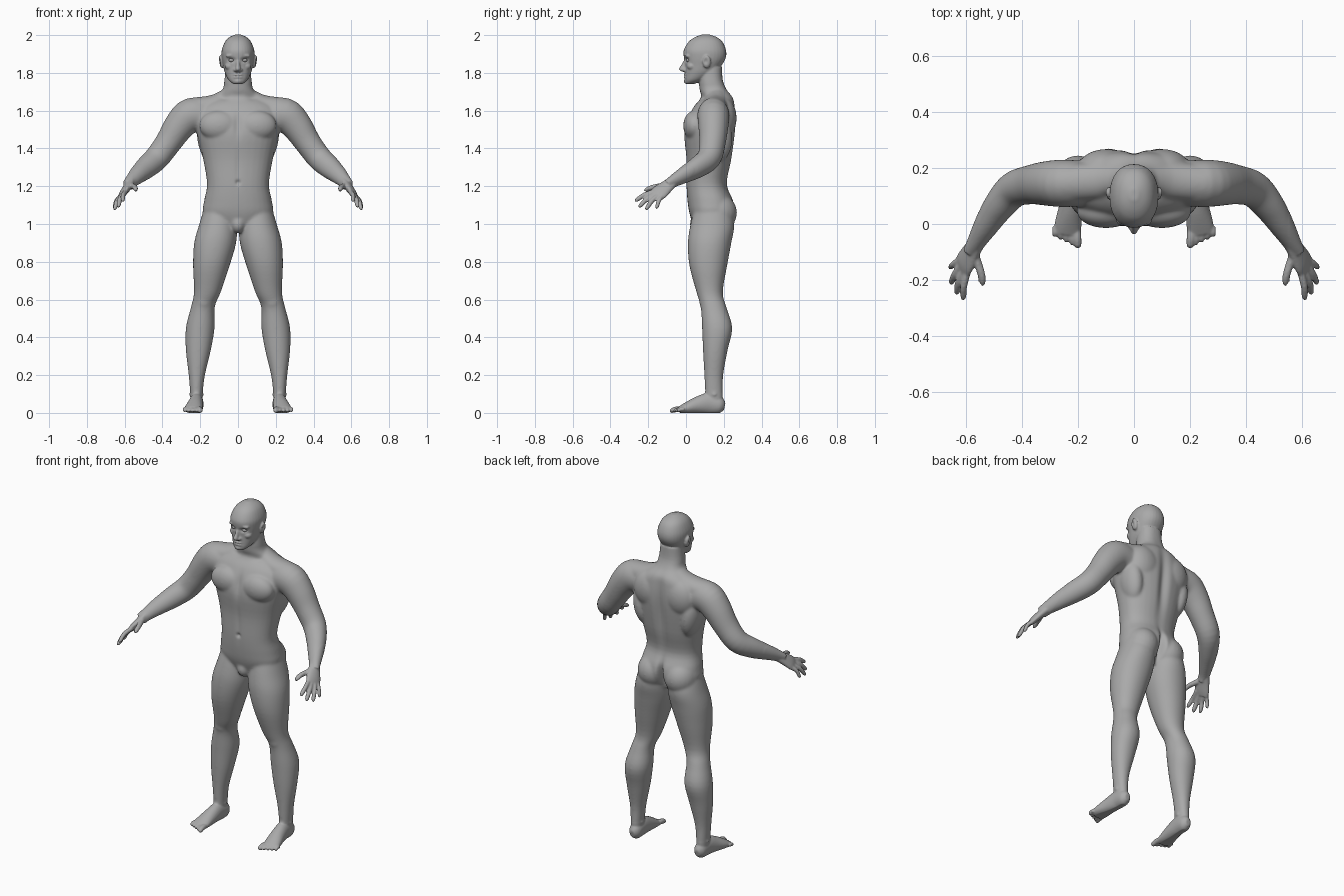
import bpy, bmesh, math
from mathutils import Vector, Matrix

if "Cube" in bpy.data.objects:
    bpy.data.objects.remove(bpy.data.objects["Cube"])

X, Y, Z = Vector((1, 0, 0)), Vector((0, 1, 0)), Vector((0, 0, 1))
SEGMENTS = 32
bm = bmesh.new()


def material(name, colour):
    mat = bpy.data.materials.new(name)
    mat.use_nodes = True
    mat.diffuse_color = colour
    mat.node_tree.nodes["Principled BSDF"].inputs["Base Color"].default_value = colour
    mat.node_tree.nodes["Principled BSDF"].inputs["Roughness"].default_value = 0.6
    return mat


def catmull(stations, steps=4):
    """Smoothly interpolate tuples of numbers."""
    pts = [stations[0], *stations, stations[-1]]
    out = []
    for p, q, r, s in zip(pts, pts[1:], pts[2:], pts[3:]):
        for k in range(steps):
            t = k / steps
            out.append([b + t * ((c - a) / 2 + t * (a - 2.5 * b + 2 * c - d / 2
                        + t * (1.5 * (b - c) + (d - a) / 2)))
                        for a, b, c, d in zip(p, q, r, s)])
    return out + [list(stations[-1])]


def loft(stations, side=X, axis=None, power=2.0, mirror=True):
    """Skin elliptical rings (x, y, z, half width, half depth) along a path."""
    rows = catmull(stations)
    centres = [Vector(r[:3]) for r in rows]
    for sign in ((1, -1) if mirror else (1,)):
        rings = []
        for i, row in enumerate(rows):
            tangent = axis or (centres[min(i + 1, len(rows) - 1)] - centres[max(i - 1, 0)]).normalized()
            u = (side - tangent * side.dot(tangent)).normalized()
            v = tangent.cross(u)
            ring = []
            for k in range(SEGMENTS):
                c, s = math.cos(math.tau * k / SEGMENTS), math.sin(math.tau * k / SEGMENTS)
                c = math.copysign(abs(c) ** (2 / power), c)
                s = math.copysign(abs(s) ** (2 / power), s)
                co = centres[i] + u * (row[3] * c) + v * (row[4] * s)
                co.x *= sign
                ring.append(bm.verts.new(co))
            rings.append(ring)
        for low, high in zip(rings, rings[1:]):
            for k in range(SEGMENTS):
                n = (k + 1) % SEGMENTS
                bm.faces.new((low[k], low[n], high[n], high[k]))
        bm.faces.new(rings[0][::-1])
        bm.faces.new(rings[-1])


def blob(centre, radii, mirror=True, tilt=0.0):
    """Ellipsoid muscle or feature, tilted about the y axis."""
    for sign in ((1, -1) if mirror else (1,)):
        place = (Matrix.Diagonal((sign, 1, 1, 1)) @ Matrix.Translation(centre)
                 @ Matrix.Rotation(tilt, 4, 'Y') @ Matrix.Diagonal((*radii, 1)))
        bmesh.ops.create_uvsphere(bm, u_segments=24, v_segments=16, radius=1, matrix=place)


def digit(start, end, radius, bend):
    """Finger or toe: tapered tube with a rounded tip and a slight bend."""
    a, b = Vector(start), Vector(end)
    mid = (a + b) / 2 + Vector(bend)
    near = b + (a - b) * 0.12
    loft([(*a, radius, radius), (*mid, radius, radius),
          (*near, radius * 0.85, radius * 0.85), (*b, radius * 0.3, radius * 0.3)], side=Y if abs(a.z) > 1 else X)


# Torso and neck
loft([(0, .12, .97, .08, .07), (0, .135, 1.05, .18, .115), (0, .13, 1.12, .18, .122),
      (0, .11, 1.21, .164, .108), (0, .122, 1.34, .184, .12), (0, .125, 1.47, .215, .135),
      (0, .135, 1.55, .23, .13), (0, .15, 1.62, .21, .11), (0, .165, 1.67, .13, .085),
      (0, .145, 1.71, .083, .073), (0, .132, 1.76, .072, .064), (0, .13, 1.83, .065, .06)],
     axis=Z, power=2.3, mirror=False)
blob((.1, .045, 1.52), (.105, .06, .08))                # chest muscle
blob((.09, .17, 1.06), (.093, .1, .1))                  # buttock
blob((.1, .2, 1.56), (.1, .068, .11))                   # shoulder blade
blob((.16, .165, 1.45), (.055, .08, .13), tilt=.15)     # back muscle
blob((0, .065, 1.0), (.04, .045, .05), mirror=False)    # pelvis front
loft([(.02, .16, 1.69, .05, .05), (.12, .155, 1.637, .065, .05), (.24, .145, 1.6, .07, .07)], side=Y)

# Arm from shoulder to wrist
loft([(.17, .145, 1.57, .08, .085), (.25, .145, 1.575, .085, .092), (.31, .145, 1.52, .08, .082),
      (.37, .14, 1.43, .07, .07), (.43, .122, 1.35, .064, .066), (.485, .06, 1.3, .054, .06),
      (.53, -.01, 1.26, .042, .048), (.565, -.07, 1.225, .03, .036), (.58, -.1, 1.205, .024, .034)],
     side=Y)

# Hand: palm, fingers, thumb
across = Vector((.045, .105, -.045))
loft([(.56, -.065, 1.228, .03, .026), (.582, -.1, 1.2, .038, .022),
      (.603, -.137, 1.17, .046, .019), (.615, -.158, 1.15, .044, .013)], side=across)
knuckles = [(.597, -.187, 1.163), (.61, -.17, 1.152), (.623, -.15, 1.143), (.631, -.128, 1.136)]
tips = [(.612, -.272, 1.122), (.636, -.252, 1.09), (.656, -.215, 1.076), (.66, -.158, 1.082)]
for knuckle, tip, radius in zip(knuckles, tips, (.0125, .013, .0125, .011)):
    root = Vector(knuckle).lerp(Vector((.58, -.1, 1.2)), .3)
    digit(root, tip, radius, (.006, -.004, .006))
digit((.57, -.1, 1.205), (.537, -.225, 1.178), .015, (-.008, -.012, .004))

# Leg from ankle to hip
loft([(.22, .15, .04, .03, .045), (.22, .148, .11, .034, .047), (.218, .147, .2, .043, .05),
      (.21, .155, .33, .066, .065), (.2, .165, .45, .076, .08), (.186, .146, .56, .063, .068),
      (.162, .125, .64, .071, .07), (.141, .118, .78, .097, .1), (.121, .125, .9, .111, .115),
      (.105, .14, 1.0, .1, .116), (.095, .14, 1.1, .08, .09)], axis=Z, power=2.1)
blob((.182, .1, .59), (.04, .03, .045))                 # kneecap
blob((.22, .15, .1), (.039, .025, .025))                # ankle bones

# Foot and toes
loft([(.218, .205, .035, .015, .02), (.218, .18, .04, .034, .044), (.22, .12, .05, .037, .055),
      (.226, .06, .04, .042, .045), (.235, 0, .024, .048, .03), (.238, -.035, .016, .046, .018)])
for i in range(5):
    radius = .015 if i == 0 else .0105
    digit((.206 + .019 * i, -.01, .018), (.2 + .0205 * i, -.086 + .01 * i, .011), radius, (0, 0, .005))

# Head: skull and jaw
loft([(0, .02, 1.742, .025, .025), (0, .044, 1.762, .05, .05), (0, .075, 1.8, .069, .08),
      (0, .092, 1.84, .079, .097), (0, .1, 1.88, .086, .111), (0, .1, 1.92, .086, .112),
      (0, .103, 1.963, .07, .091), (0, .105, 1.988, .047, .06), (0, .105, 2.003, .015, .02)],
     axis=Z, power=2.2, mirror=False)
loft([(0, .005, 1.875, .01, .012), (0, -.01, 1.845, .01, .014), (0, -.02, 1.82, .014, .018),
      (0, -.012, 1.806, .012, .01)], axis=Z, mirror=False)         # nose
blob((.015, -.006, 1.815), (.01, .012, .009))           # nostril wing
blob((.034, .01, 1.892), (.032, .017, .01), tilt=.1)    # brow
blob((.045, .03, 1.835), (.025, .025, .02))             # cheekbone
for height in (1.79, 1.777):                            # lips
    blob((0, .002, height), (.028, .015, .0065), mirror=False)
blob((0, .008, 1.756), (.024, .02, .015), mirror=False)  # chin
blob((.089, .11, 1.858), (.012, .022, .034), tilt=.2)   # ear

# Fuse the parts into one skin
bmesh.ops.recalc_face_normals(bm, faces=bm.faces)
mesh = bpy.data.meshes.new("body")
bm.to_mesh(mesh)
bm.free()
body = bpy.data.objects.new("body", mesh)
bpy.context.collection.objects.link(body)
bpy.context.view_layer.objects.active = body
body.select_set(True)
remesh = body.modifiers.new("fuse", 'REMESH')
remesh.mode = 'VOXEL'
remesh.voxel_size = .005
bpy.ops.object.modifier_apply(modifier="fuse")

# Blend the large muscles strongly, the face, hands and feet lightly
large = body.vertex_groups.new(name="large_forms")
large.add([v.index for v in body.data.vertices
           if .1 < v.co.z < 1.74 and abs(v.co.x) < .555], 1.0, 'REPLACE')
for name, group, count in (("blend", "large_forms", 28), ("soften", "", 3)):
    smooth = body.modifiers.new(name, 'SMOOTH')
    smooth.factor, smooth.iterations, smooth.vertex_group = .5, count, group
    bpy.ops.object.modifier_apply(modifier=name)

# Sculpted hollows: centre, falloff radii, offset
presses = [((0, .3, 1.45), (.028, .12, .2), (0, -.02, 0)),        # spine
           ((0, .27, 1.05), (.016, .09, .08), (0, -.05, 0)),      # buttock cleft
           ((0, -.02, 1.53), (.02, .06, .07), (0, .012, 0)),      # chest cleft
           ((0, 0, 1.22), (.012, .04, .012), (0, .01, 0)),        # navel
           ((0, 0, 1.3), (.014, .05, .1), (0, .004, 0)),          # belly line
           ((0, -.01, 1.7835), (.024, .03, .003), (0, .005, 0))]  # mouth
for s in (1, -1):
    presses += [((s * .034, .005, 1.868), (.018, .03, .011), (0, .015, 0)),     # eye socket
                ((s * .1, .105, 1.862), (.012, .01, .016), (-s * .009, 0, 0)),  # ear hollow
                ((s * .075, .08, 1.675), (.03, .04, .018), (0, .006, -.006))]   # collar hollow
for v in body.data.vertices:
    start = v.co.copy()
    for centre, radii, offset in presses:
        d = sum(((p - c) / r) ** 2 for p, c, r in zip(start, centre, radii))
        if d < 6:
            v.co += Vector(offset) * math.exp(-d)
    v.co.z = max(v.co.z, 0)                                       # flat soles

skin = material("grey_skin", (.4, .4, .4, 1))
body.data.materials.append(skin)
bpy.ops.object.shade_smooth()

# Eyes
for s, label in ((1, "left_eye"), (-1, "right_eye")):
    bpy.ops.mesh.primitive_uv_sphere_add(segments=24, ring_count=16, radius=.014,
                                         location=(s * .034, .015, 1.867))
    eye = bpy.context.object
    eye.name = label
    eye.scale = (1.1, 1, .75)
    eye.data.materials.append(skin)
    bpy.ops.object.shade_smooth()
